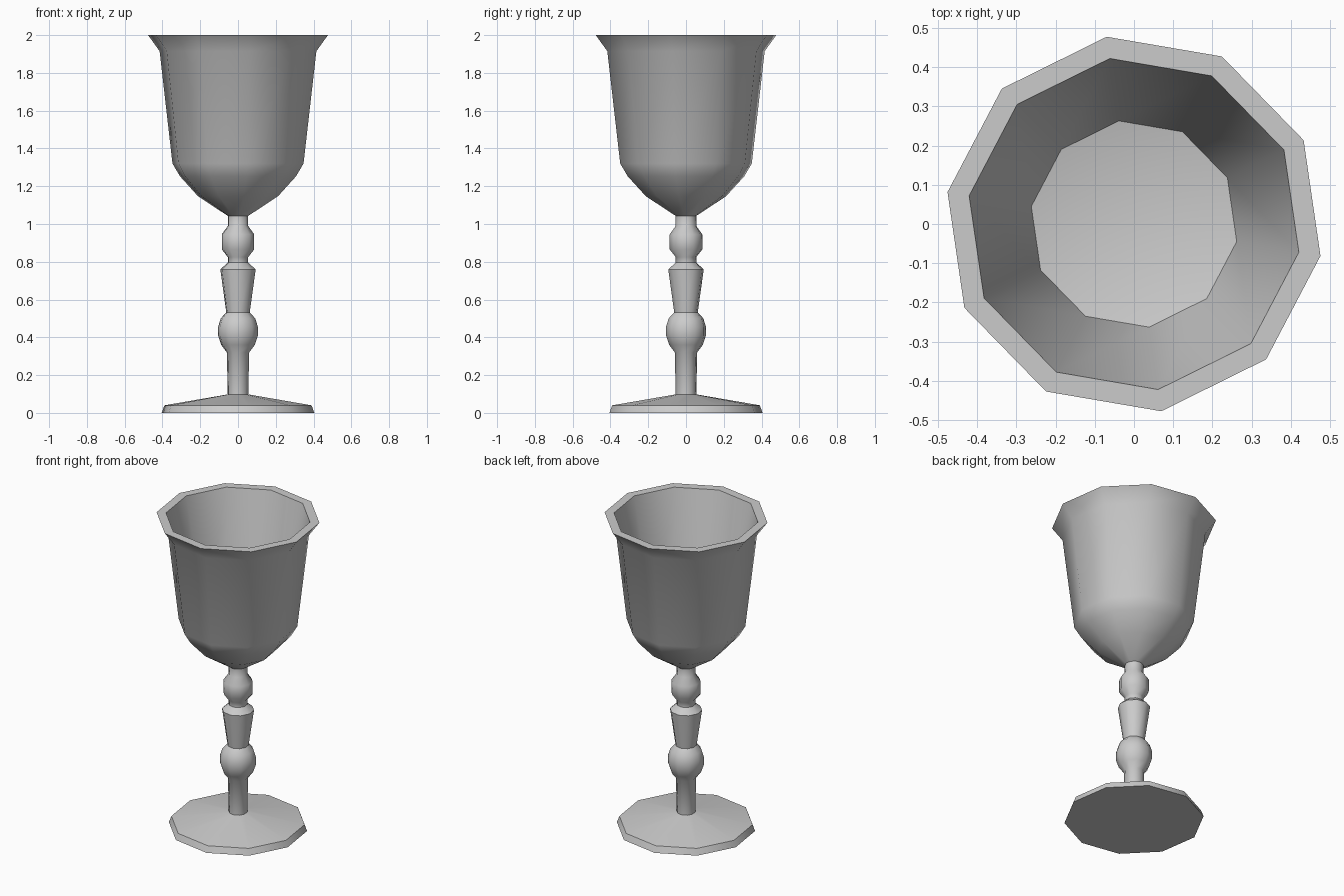
import bpy, bmesh, math

if "Cube" in bpy.data.objects:
    bpy.data.objects.remove(bpy.data.objects["Cube"])

SIDES = 10
PHASE = math.radians(-9.7)


def lathe(name, profile):
    """Turn a (radius, z) profile around z; radius 0 closes to a centre point."""
    bm = bmesh.new()
    rings = []
    for r, z in profile:
        if r == 0:
            rings.append([bm.verts.new((0, 0, z))] * SIDES)
        else:
            angles = [PHASE + 2 * math.pi * i / SIDES for i in range(SIDES)]
            rings.append([bm.verts.new((r * math.cos(a), r * math.sin(a), z)) for a in angles])
    for low, high in zip(rings, rings[1:]):
        for i in range(SIDES):
            j = (i + 1) % SIDES
            corners = dict.fromkeys((low[i], low[j], high[j], high[i]))
            bm.faces.new(list(corners))
    mesh = bpy.data.meshes.new(name)
    bm.to_mesh(mesh)
    bm.free()
    obj = bpy.data.objects.new(name, mesh)
    bpy.context.collection.objects.link(obj)
    bpy.ops.object.select_all(action='DESELECT')
    obj.select_set(True)
    bpy.context.view_layer.objects.active = obj
    bpy.ops.object.shade_smooth_by_angle(angle=math.radians(38))
    return obj


# Foot: flat underside, bevelled edge, shallow cone
lathe("foot", [(0, 0), (0.41, 0), (0.395, 0.04), (0.055, 0.098)])

# Stem: shaft, round bulb, flared collar and knob
lathe("stem", [
    (0.055, 0.098), (0.06, 0.32),
    (0.09, 0.36), (0.107, 0.41), (0.107, 0.455), (0.093, 0.5), (0.063, 0.532),
    (0.095, 0.76), (0.055, 0.795),
    (0.055, 0.825), (0.087, 0.865), (0.087, 0.945), (0.055, 0.99), (0.055, 1.043),
])

# Bowl: outer wall, flared lip, flat rim, inner wall and shallow inner floor
lathe("bowl", [
    (0.055, 1.043), (0.215, 1.147), (0.312, 1.253), (0.352, 1.32),
    (0.421, 1.915), (0.483, 2.0),
    (0.427, 2.0), (0.266, 1.26), (0, 1.2),
])
